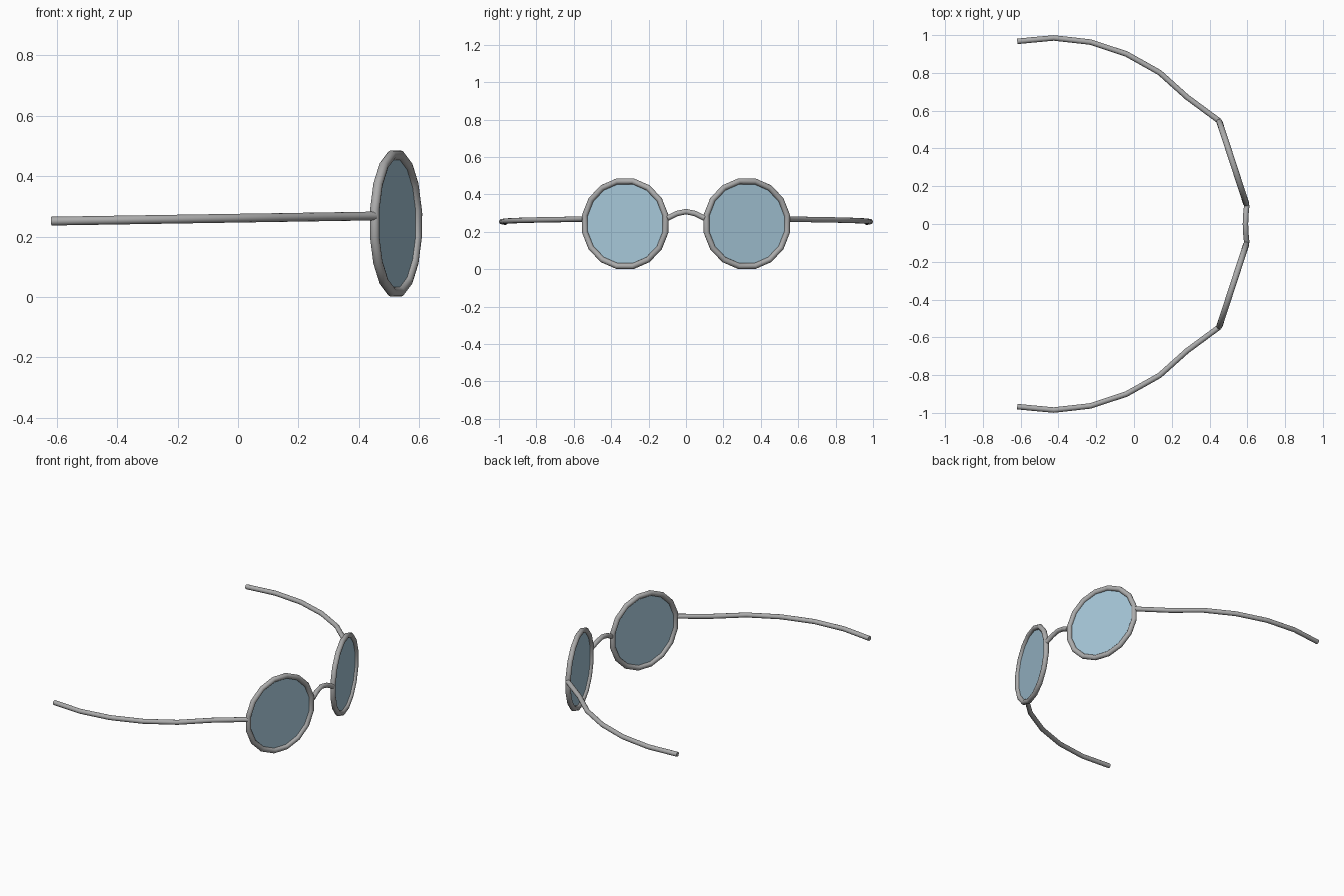
import bpy
import math
from mathutils import Matrix, Vector

if "Cube" in bpy.data.objects:
    bpy.data.objects.remove(bpy.data.objects["Cube"])


def make_material(name, color):
    mat = bpy.data.materials.new(name)
    mat.use_nodes = True
    mat.diffuse_color = color
    mat.node_tree.nodes["Principled BSDF"].inputs["Base Color"].default_value = color
    return mat


METAL = make_material("grey_metal", (0.41, 0.41, 0.41, 1))
GLASS = make_material("pale_blue_glass", (0.38, 0.57, 0.69, 1))

RIM_RADIUS, WIRE = 0.231, 0.016
SEGMENTS = 16
RIM_CENTRE = Vector((0.523, 0.325, 0.243))
TILT = math.radians(18.1)


def finish(obj, name, mat):
    obj.name = name
    obj.data.name = name
    obj.data.materials.clear()
    obj.data.materials.append(mat)


def smooth():
    bpy.ops.object.shade_smooth_by_angle(angle=math.radians(35))


def tube(name, points, radius):
    """Round wire through straight-line points, with closed ends."""
    curve = bpy.data.curves.new(name, "CURVE")
    curve.dimensions = "3D"
    curve.bevel_depth = radius
    curve.bevel_resolution = 4
    curve.use_fill_caps = True
    spline = curve.splines.new("POLY")
    spline.points.add(len(points) - 1)
    for p, co in zip(spline.points, points):
        p.co = (*co, 1)
    obj = bpy.data.objects.new(name, curve)
    bpy.context.collection.objects.link(obj)
    bpy.ops.object.select_all(action="DESELECT")
    obj.select_set(True)
    bpy.context.view_layer.objects.active = obj
    bpy.ops.object.convert(target="MESH")
    obj = bpy.context.view_layer.objects.active
    finish(obj, name, METAL)
    smooth()


# Half of the temple arm, from hinge to tip
ARM = [(0.452, 0.545), (0.28, 0.672), (0.135, 0.802), (-0.04, 0.9),
       (-0.23, 0.963), (-0.425, 0.985), (-0.618, 0.967)]

for label, side in (("far", 1), ("near", -1)):
    centre = RIM_CENTRE * 1
    centre.y *= side
    facing = (Matrix.Translation(centre)
              @ Matrix.Rotation(side * TILT, 4, "Z")
              @ Matrix.Rotation(math.pi / 2, 4, "Y")
              @ Matrix.Rotation(math.pi / SEGMENTS, 4, "Z"))

    # Round rim
    bpy.ops.mesh.primitive_torus_add(major_segments=SEGMENTS, minor_segments=12,
                                     major_radius=RIM_RADIUS, minor_radius=WIRE)
    rim = bpy.context.object
    rim.matrix_world = facing
    finish(rim, label + "_rim", METAL)
    smooth()

    # Flat lens
    bpy.ops.mesh.primitive_circle_add(vertices=SEGMENTS, radius=RIM_RADIUS,
                                      fill_type="NGON")
    lens = bpy.context.object
    lens.matrix_world = facing
    finish(lens, label + "_lens", GLASS)

    # Curved temple arm, dropping slightly towards the tip
    tube(label + "_temple_arm",
         [(x, side * y, 0.251 + 0.017 * (x + 0.62) / 1.07) for x, y in ARM], 0.0145)

# Arched nose bridge
half = [(0.597, 0.1, 0.272), (0.592, 0.05, 0.297)]
tube("nose_bridge",
     half + [(0.59, 0, 0.308)] + [(x, -y, z) for x, y, z in reversed(half)], 0.0145)
